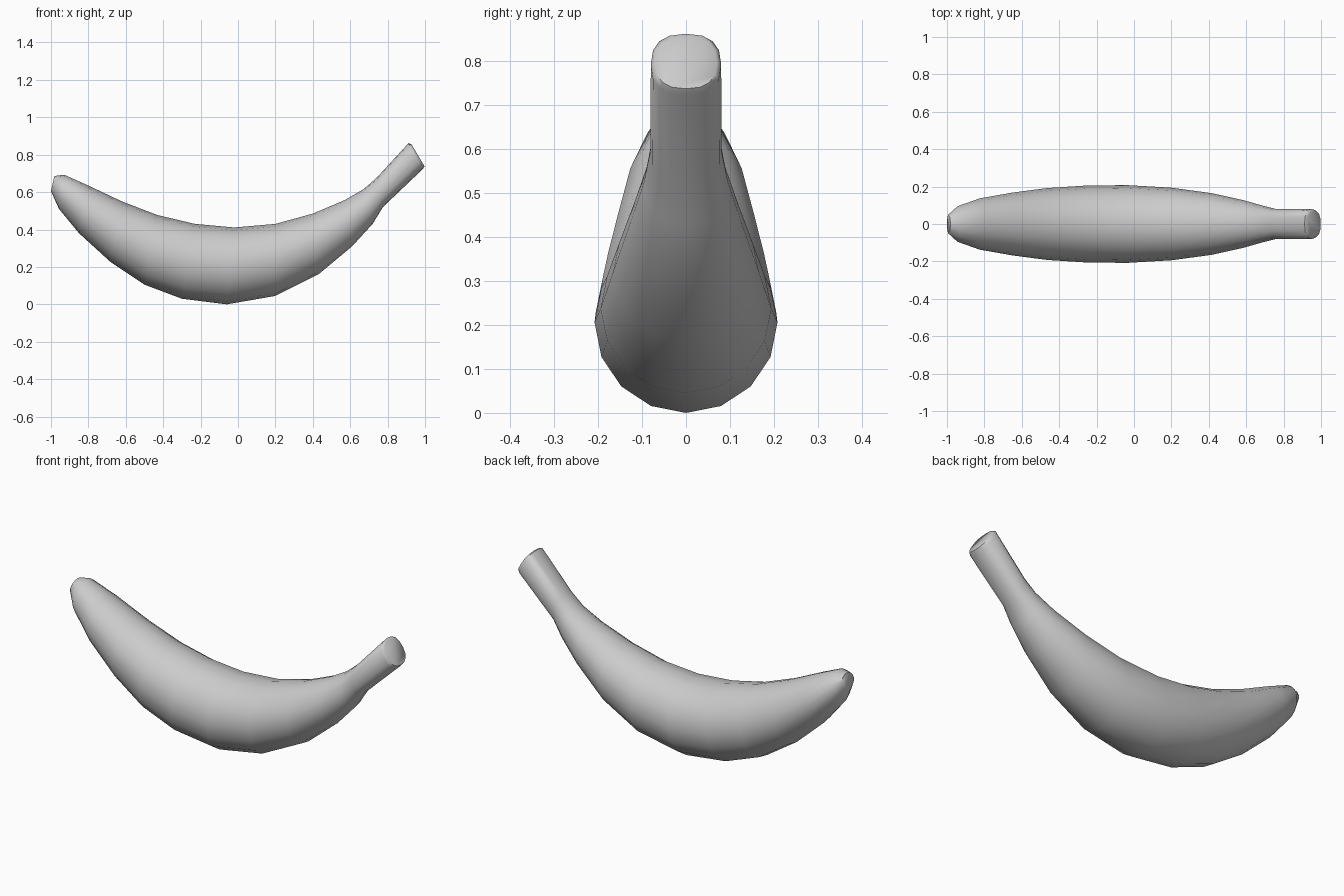
import bpy, bmesh, math
from mathutils import Vector

if "Cube" in bpy.data.objects:
    bpy.data.objects.remove(bpy.data.objects["Cube"])

SIDES = 16
# Cross-sections along the fruit: inner x, z, outer x, z, half width, squareness
RINGS = [
    (-.982, .686, -1.0, .605, .052, 2.0),
    (-.93, .693, -.957, .51, .095, 2.0),
    (-.80, .635, -.85, .38, .137, 2.0),
    (-.62, .55, -.68, .225, .168, 2.0),
    (-.43, .477, -.50, .105, .192, 2.0),
    (-.23, .43, -.30, .03, .205, 2.0),
    (-.02, .411, -.06, .0, .208, 2.0),
    (.20, .43, .20, .045, .194, 2.0),
    (.40, .485, .43, .16, .165, 2.0),
    (.57, .557, .61, .31, .126, 2.0),
    (.67, .615, .72, .43, .096, 2.1),
    (.735, .67, .775, .52, .081, 2.4),
    (.912, .862, .987, .722, .080, 2.5),
    (.927, .856, .998, .737, .070, 2.5),
]

def soft(v, power):
    return math.copysign(abs(v) ** (2 / power), v)

bm = bmesh.new()
loops = []
for xi, zi, xo, zo, w, p in RINGS:
    a, b = Vector((xi, 0, zi)), Vector((xo, 0, zo))
    mid, half = (a + b) / 2, (a - b) / 2
    loop = []
    for k in range(SIDES):
        t = 2 * math.pi * k / SIDES
        co = mid + half * soft(math.cos(t), p) + Vector((0, w * soft(math.sin(t), p), 0))
        loop.append(bm.verts.new(co))
    loops.append(loop)

# Skin between the sections, then cap the tip and the cut stem
for a, b in zip(loops, loops[1:]):
    for k in range(SIDES):
        n = (k + 1) % SIDES
        bm.faces.new((a[k], a[n], b[n], b[k]))
bm.faces.new(loops[0])
bm.faces.new(loops[-1])
bmesh.ops.recalc_face_normals(bm, faces=bm.faces)

mesh = bpy.data.meshes.new("banana")
bm.to_mesh(mesh)
bm.free()
banana = bpy.data.objects.new("banana", mesh)
bpy.context.collection.objects.link(banana)
bpy.context.view_layer.objects.active = banana
banana.select_set(True)
bpy.ops.object.shade_smooth_by_angle(angle=math.radians(60))
